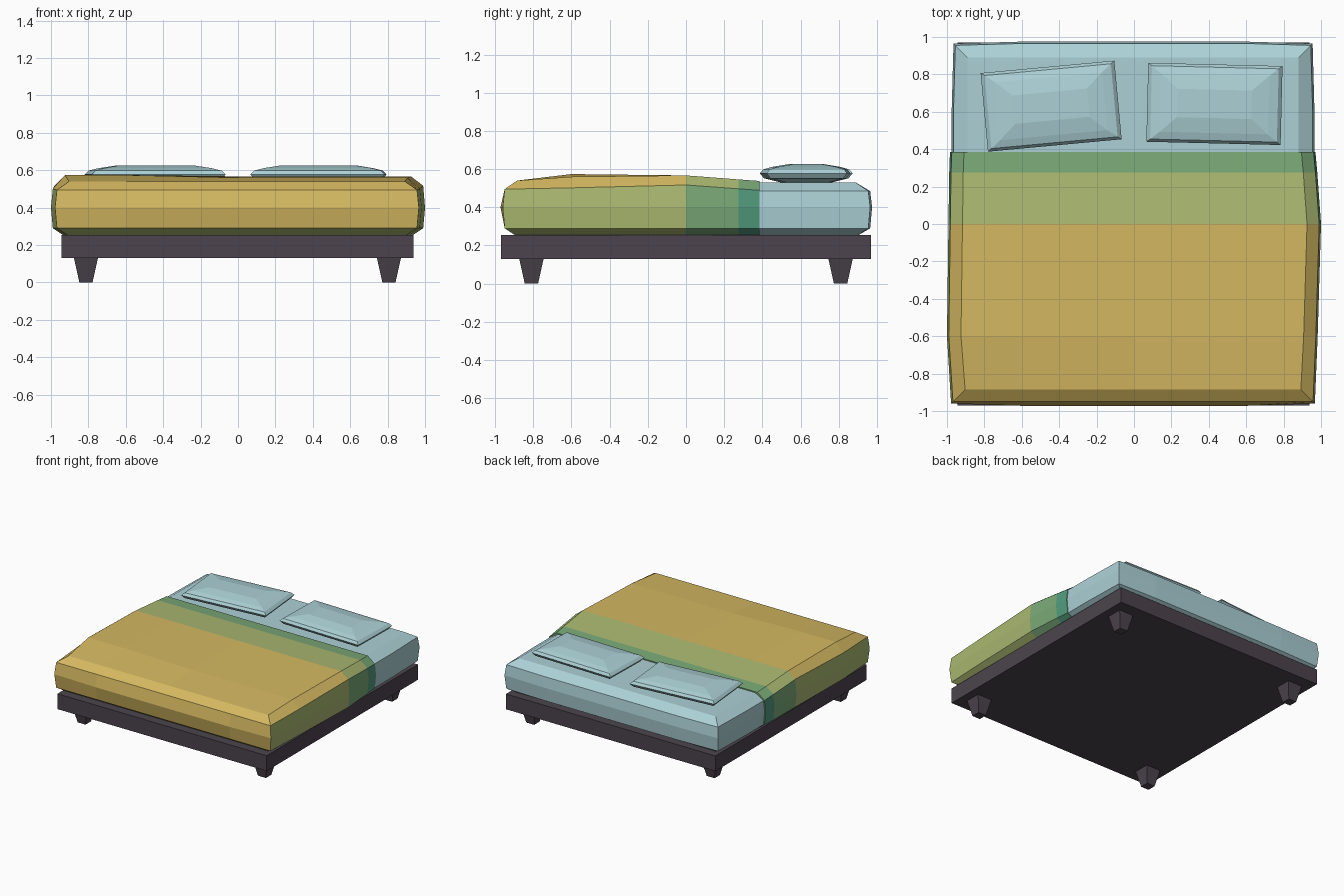
import bpy, bmesh, math
from mathutils import Matrix

if "Cube" in bpy.data.objects:
    bpy.data.objects.remove(bpy.data.objects["Cube"])


def material(name, r, g, b):
    m = bpy.data.materials.new(name)
    lin = [((c / 255 + 0.055) / 1.055) ** 2.4 for c in (r, g, b)]
    m.diffuse_color = (*lin, 1)
    m.use_nodes = True
    m.node_tree.nodes["Principled BSDF"].inputs["Base Color"].default_value = m.diffuse_color
    return m


YELLOW = material("mustard", 212, 184, 97)
OLIVE = material("olive green", 172, 186, 114)
GREEN = material("leaf green", 122, 169, 119)
TEAL = material("teal green", 82, 154, 125)
BLUE = material("pale blue", 172, 209, 214)
DARK = material("dark wood", 76, 68, 77)


def finish(name, bm, mats):
    bmesh.ops.recalc_face_normals(bm, faces=bm.faces)
    me = bpy.data.meshes.new(name)
    bm.to_mesh(me)
    bm.free()
    for m in mats:
        me.materials.append(m)
    ob = bpy.data.objects.new(name, me)
    bpy.context.collection.objects.link(ob)
    return ob


def perimeter(nx, ny):
    return ([(i, 0) for i in range(nx)] + [(nx - 1, j) for j in range(1, ny)]
            + [(i, ny - 1) for i in range(nx - 2, -1, -1)]
            + [(0, j) for j in range(ny - 2, 0, -1)])


def cushion(xs, ys, levels, pos):
    """Stacked rings around an xs/ys lattice, with a gridded top."""
    bm = bmesh.new()
    nx, ny = len(xs), len(ys)
    per = perimeter(nx, ny)
    rings = [[bm.verts.new(pos(i, j, k)) for i, j in per] for k in range(levels)]
    n = len(per)
    for a, b in zip(rings, rings[1:]):
        for s in range(n):
            t = (s + 1) % n
            bm.faces.new((a[s], a[t], b[t], b[s]))
    bm.faces.new(rings[0][::-1])
    top = dict(zip(per, rings[-1]))
    for i in range(1, nx - 1):
        for j in range(1, ny - 1):
            top[i, j] = bm.verts.new(pos(i, j, levels - 1))
    for i in range(nx - 1):
        for j in range(ny - 1):
            bm.faces.new((top[i, j], top[i + 1, j], top[i + 1, j + 1], top[i, j + 1]))
    return bm


def side(i, n):
    return -1 if i == 0 else 1 if i == n - 1 else 0


# Mattress: soft block with bevelled rims and bulging sides
MX = [-0.965, -0.6, 0, 0.6, 0.955]
MY = [-0.94, -0.6, 0, 0.6, 0.965]
INSET = [0.07, 0.01, 0, 0.01, 0.075]
MZ = [0.25, 0.29, 0.40, 0.485, 0.53]


def mattress_pos(i, j, k):
    sx, sy = side(i, len(MX)), side(j, len(MY))
    bulge = 0.01 if k in (1, 2, 3) and not (sx and sy) else 0
    d = bulge - INSET[k]
    return (MX[i] + sx * d, MY[j] + sy * d, MZ[k])


finish("mattress", cushion(MX, MY, 5, mattress_pos), [BLUE])

# Blanket: draped over the front two thirds, uneven top
BX = [-0.975, -0.6, 0, 0.6, 0.967]
BY = [-0.96, -0.6, 0, 0.275, 0.385]
LEFT = [-0.978, -1.0, -0.992, -0.988, -0.984]
RIGHT = [0.967, 0.982, 1.0, 0.98, 0.97]
RIM = [0.495, 0.502, 0.517, 0.497, 0.489]
TOP = [0.54, 0.56, 0.567, 0.546, 0.538]


def blanket_pos(i, j, k):
    sx, sy = side(i, len(BX)), side(j, len(BY))
    x, y, d = BX[i], BY[j], INSET[k]
    if sx:
        x = (LEFT if sx < 0 else RIGHT)[j] - sx * d
    if sy < 0:
        y += d - (0.012 if k == 2 and not sx else 0)
    z = [0.25, 0.29, 0.40, RIM[j], TOP[j]][k]
    if k == 4 and j == 1 and i < 2:
        z += 0.014
    return (x, y, z)


bm = cushion(BX, BY, 5, blanket_pos)
blanket = finish("blanket", bm, [YELLOW, OLIVE, GREEN, TEAL])
# Bands step along y; the hanging sides are one band further on
for p in blanket.data.polygons:
    y = p.center.y
    band = 0 if y < 0 else 1 if y < 0.275 else 2
    if abs(p.normal.x) > 0.75 or p.normal.z < -0.3:
        band += 1
    p.material_index = band

# Pillows
PI = [(0.12, 0.10), (0.02, 0.02), (0, 0), (0.02, 0.015), (0.07, 0.055), (0.16, 0.135)]
PZ = [0.53, 0.552, 0.578, 0.598, 0.611, 0.626]
for name, cx, cy, ang in (("left_pillow", -0.443, 0.63, 5.3),
                          ("right_pillow", 0.43, 0.642, -1.4)):
    PX, PY = [-0.359, 0.359], [-0.211, 0.211]

    def pillow_pos(i, j, k):
        return (PX[i] - side(i, 2) * PI[k][0], PY[j] - side(j, 2) * PI[k][1], PZ[k])

    bm = cushion(PX, PY, 6, pillow_pos)
    bm.transform(Matrix.Translation((cx, cy, 0))
                 @ Matrix.Rotation(math.radians(ang), 4, 'Z'))
    finish(name, bm, [BLUE])

# Bed frame slab
bm = bmesh.new()
bmesh.ops.create_cube(bm, size=1, matrix=Matrix.Translation((-0.003, 0, 0.192))
                      @ Matrix.Diagonal((1.88, 1.94, 0.124, 1)))
finish("bed_frame", bm, [DARK])

# Tapered square legs
for fx, sx in (("left", -1), ("right", 1)):
    for fy, sy in (("front", -1), ("back", 1)):
        bm = bmesh.new()
        bmesh.ops.create_cone(bm, cap_ends=True, segments=4,
                              radius1=0.035 * math.sqrt(2), radius2=0.065 * math.sqrt(2),
                              depth=0.135,
                              matrix=Matrix.Translation((sx * 0.81 - 0.003, sy * 0.81, 0.0675))
                              @ Matrix.Rotation(math.pi / 4, 4, 'Z'))
        finish(f"{fy}_{fx}_leg", bm, [DARK])
